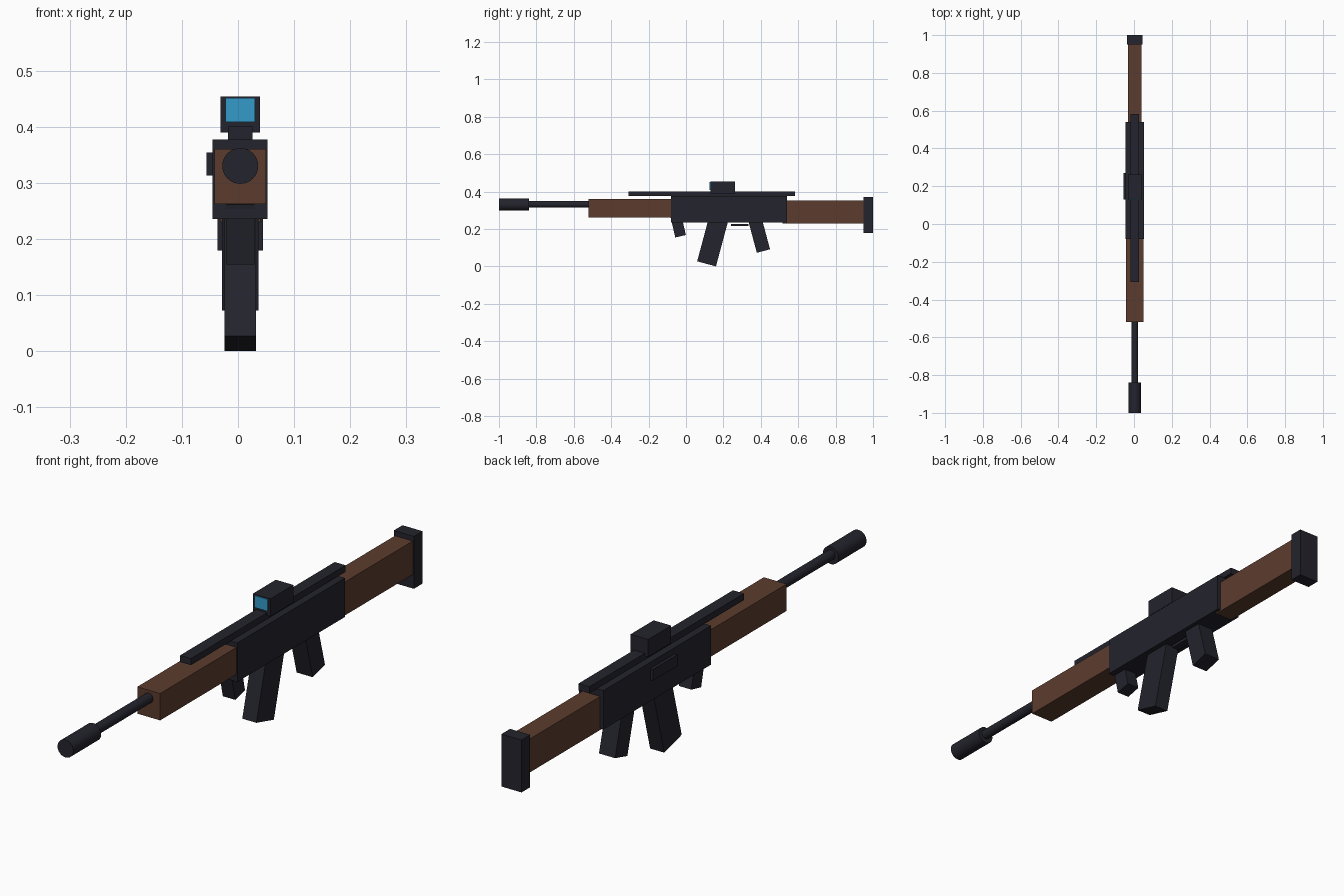
import bpy, bmesh
from math import radians
from mathutils import Matrix, Vector

if "Cube" in bpy.data.objects:
    bpy.data.objects.remove(bpy.data.objects["Cube"])

CX = 0.004  # centre line of the rifle


def material(name, rgb):
    m = bpy.data.materials.new(name)
    m.use_nodes = True
    m.diffuse_color = (*rgb, 1)
    bsdf = m.node_tree.nodes["Principled BSDF"]
    bsdf.inputs["Base Color"].default_value = (*rgb, 1)
    bsdf.inputs["Roughness"].default_value = 0.7
    return m


metal = material("dark metal", (0.017, 0.017, 0.026))
wood = material("brown wood", (0.107, 0.045, 0.027))
glass = material("blue glass", (0.034, 0.33, 0.59))


def finish(name, bm, mat):
    mesh = bpy.data.meshes.new(name)
    bm.to_mesh(mesh)
    bm.free()
    mesh.materials.append(mat)
    ob = bpy.data.objects.new(name, mesh)
    bpy.context.collection.objects.link(ob)
    return ob


def box(name, mat, width, y, z, x=CX):
    """Upright box from y and z ranges, centred across x."""
    bm = bmesh.new()
    bmesh.ops.create_cube(bm, size=1)
    bmesh.ops.scale(bm, vec=(width, y[1] - y[0], z[1] - z[0]), verts=bm.verts)
    bmesh.ops.translate(bm, vec=(x, sum(y) / 2, sum(z) / 2), verts=bm.verts)
    return finish(name, bm, mat)


def slanted(name, width, depth, length, foot, angle):
    """Box tilted about x; foot is the (y, z) centre of its lower end."""
    bm = bmesh.new()
    bmesh.ops.create_cube(bm, size=1, matrix=Matrix.Translation((0, 0, 0.5)))
    bmesh.ops.scale(bm, vec=(width, depth, length), verts=bm.verts)
    place = Matrix.Translation((CX, *foot)) @ Matrix.Rotation(radians(angle), 4, "X")
    bmesh.ops.transform(bm, matrix=place, verts=bm.verts)
    return finish(name, bm, metal)


def tube(name, radius, y, z=0.33):
    """Cylinder lying along y."""
    bm = bmesh.new()
    place = Matrix.Translation((CX, sum(y) / 2, z)) @ Matrix.Rotation(radians(90), 4, "X")
    bmesh.ops.create_cone(bm, cap_ends=True, segments=32, radius1=radius,
                          radius2=radius, depth=y[1] - y[0], matrix=place)
    ob = finish(name, bm, metal)
    bpy.ops.object.select_all(action="DESELECT")
    ob.select_set(True)
    bpy.context.view_layer.objects.active = ob
    bpy.ops.object.shade_smooth_by_angle(angle=radians(35))
    return ob


# Main body and furniture
box("receiver", metal, 0.098, (-0.08, 0.54), (0.235, 0.377))
box("handguard", wood, 0.092, (-0.52, -0.07), (0.262, 0.36))
box("stock", wood, 0.072, (0.515, 0.96), (0.23, 0.352))
box("butt_plate", metal, 0.081, (0.95, 1.0), (0.179, 0.37))
box("bolt_cover", metal, 0.016, (0.13, 0.27), (0.313, 0.354), x=-0.048)

# Barrel and muzzle
tube("barrel", 0.018, (-0.85, -0.5), 0.332)
tube("muzzle", 0.032, (-1.0, -0.84))

# Rail and sight
box("top_rail", metal, 0.044, (-0.308, 0.583), (0.376, 0.4))
box("sight", metal, 0.071, (0.13, 0.263), (0.39, 0.454))
box("sight_lens", glass, 0.053, (0.126, 0.134), (0.408, 0.451))

# Parts hanging below
slanted("magazine", 0.057, 0.104, 0.26, (0.11, 0.0135), -15)
slanted("rear_grip", 0.065, 0.073, 0.19, (0.414, 0.082), 15)
slanted("fore_grip", 0.05, 0.058, 0.11, (-0.029, 0.161), 13)
box("trigger_guard", metal, 0.03, (0.24, 0.335), (0.216, 0.227))
